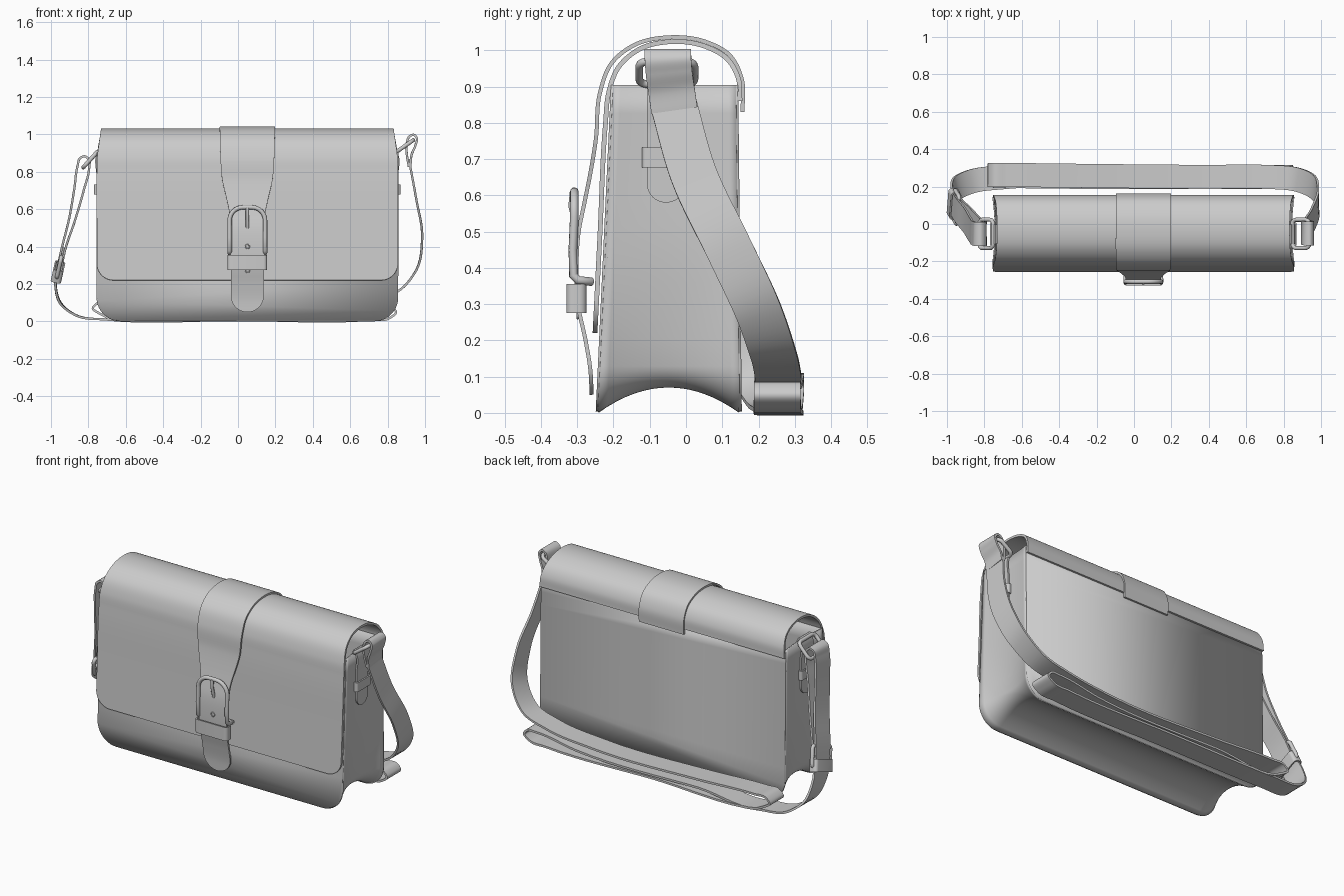
import bpy, bmesh, math
from mathutils import Vector as V

if "Cube" in bpy.data.objects:
    bpy.data.objects.remove(bpy.data.objects["Cube"])

CX, HW, ZT = 0.05, 0.803, 0.90      # bag centre, half width, gusset height
X, Y, Z = V((1, 0, 0)), V((0, 1, 0)), V((0, 0, 1))


def mesh_obj(name, verts, faces, solid=0):
    me = bpy.data.meshes.new(name)
    me.from_pydata([tuple(v) for v in verts], [], faces)
    bm = bmesh.new()
    bm.from_mesh(me)
    bmesh.ops.recalc_face_normals(bm, faces=bm.faces)
    bm.to_mesh(me)
    bm.free()
    ob = bpy.data.objects.new(name, me)
    bpy.context.collection.objects.link(ob)
    if solid:
        m = ob.modifiers.new("thickness", 'SOLIDIFY')
        m.thickness, m.offset = solid, 0
    return ob


def spline(pts, n=8):
    """Chord-weighted Hermite curve through points of any dimension."""
    P = [V(p) for p in pts]
    h = [max((b - a).length, 1e-6) for a, b in zip(P, P[1:])]
    s = [(b - a) / d for a, b, d in zip(P, P[1:], h)]
    m = [s[0]] + [(s[i - 1] * h[i] + s[i] * h[i - 1]) / (h[i] + h[i - 1])
                  for i in range(1, len(s))] + [s[-1]]
    out = []
    for i, d in enumerate(h):
        last = i == len(h) - 1
        k = 20 if last else n
        for j in range(k + last):
            t = math.sin(j / k * math.pi / 2) if last else j / k
            out.append(P[i] * (2*t**3 - 3*t*t + 1) + m[i] * d * (t**3 - 2*t*t + t)
                       + P[i + 1] * (3*t*t - 2*t**3) + m[i + 1] * d * (t**3 - t*t))
    return out


def ribbon(name, pts, axis=Y, thick=0.012, tip=0, closed=False, smooth=True):
    """Flat strap along points (x, y, z, width); tip rounds the end corners."""
    S = spline(pts) if smooth else [V(p) for p in pts]
    C = [p.xyz for p in S]
    n = len(C)
    dist = [0.0] * n
    for i in range(n - 2, -1, -1):
        dist[i] = dist[i + 1] + (C[i + 1] - C[i]).length
    verts, faces = [], []
    for i in range(n):
        a, b = (C[i - 1], C[(i + 1) % n]) if closed else (C[max(i - 1, 0)], C[min(i + 1, n - 1)])
        t = (b - a).normalized()
        w = (axis - t * axis.dot(t)).normalized()
        nor = t.cross(w) * thick / 2
        half = S[i][3] / 2
        if tip and dist[i] < tip:
            half -= tip - math.sqrt(max(tip**2 - (tip - dist[i])**2, 0))
        w *= max(half, 0.004)
        verts += [C[i] - w - nor, C[i] + w - nor, C[i] + w + nor, C[i] - w + nor]
    for i in range(n if closed else n - 1):
        a, b = 4 * i, 4 * ((i + 1) % n)
        faces += [(a + k, a + (k + 1) % 4, b + (k + 1) % 4, b + k) for k in range(4)]
    if not closed:
        faces += [(3, 2, 1, 0), tuple(range(4 * n - 4, 4 * n))]
    return mesh_obj(name, verts, faces)


def rloop(c, u, v, hu, hv, r, n=6):
    """Rounded rectangle of points in the plane u, v."""
    c, out = V(c), []
    for k, (a, b) in enumerate(((1, 1), (-1, 1), (-1, -1), (1, -1))):
        for j in range(n + 1):
            an = (k + j / n) * math.pi / 2
            out.append(c + u * (a * (hu - r) + r * math.cos(an)) + v * (b * (hv - r) + r * math.sin(an)))
    return out


def tube(name, pts, r, cyclic=True):
    cu = bpy.data.curves.new(name, 'CURVE')
    cu.dimensions, cu.bevel_depth, cu.bevel_resolution, cu.use_fill_caps = '3D', r, 3, True
    sp = cu.splines.new('POLY')
    sp.points.add(len(pts) - 1)
    for p, q in zip(sp.points, pts):
        p.co = (*q, 1)
    sp.use_cyclic_u = cyclic
    ob = bpy.data.objects.new(name, cu)
    bpy.context.collection.objects.link(ob)


def keeper(name, c, hu, hv, r, width, u=X, v=Y, axis=Z):
    ribbon(name, [(*p, width) for p in rloop(c, u, v, hu, hv, r)], axis, 0.008, closed=True, smooth=False)


# U-shaped outline shared by the panels and the gusset
def front_y(z): return -0.243 + 0.042 * z / 0.9
def back_y(z): return 0.148 - 0.01 * z / 0.9


R = 0.125
half = [(HW, ZT - (ZT - R) * i / 10) for i in range(10)]
half += [(HW - R + R * math.cos(a), R - R * math.sin(a)) for a in [i / 10 * math.pi / 2 for i in range(11)]]
outline = half + [(-x, z) for x, z in reversed(half)]

for name, fy in (("front_panel", front_y), ("back_panel", back_y)):
    mesh_obj(name, [(CX + x, fy(z), z + 0.004) for x, z in outline], [tuple(range(len(outline)))], 0.012)

# gusset: sides and bottom, hollowed inwards towards the base
verts, faces, K = [], [], 16
for i, (x, z) in enumerate(outline):
    a, b = outline[max(i - 1, 0)], outline[min(i + 1, len(outline) - 1)]
    t = V((b[0] - a[0], b[1] - a[1])).normalized()
    sag = 0.012 + 0.058 * max(0, 1 - z / 0.5) ** 1.5
    for k in range(K + 1):
        s = 2 * k / K - 1
        d = sag * (1 - s * s)
        y = front_y(z) + (back_y(z) - front_y(z)) * k / K
        verts.append((CX + x + t.y * d, y, z - t.x * d + 0.004))
for i in range(len(outline) - 1):
    for k in range(K):
        a = i * (K + 1) + k
        faces.append((a, a + 1, a + K + 2, a + K + 1))
mesh_obj("gusset", verts, faces, 0.008)

# flap over the top
flap = [(0.149, 0.86, 1.61), (0.145, 0.92, 1.60), (0.115, 0.975, 1.58), (0.05, 1.012, 1.568),
        (-0.04, 1.024, 1.565), (-0.125, 1.005, 1.57), (-0.185, 0.955, 1.585), (-0.214, 0.88, 1.605),
        (-0.222, 0.80, 1.61), (-0.237, 0.50, 1.61), (-0.251, 0.22, 1.61)]
ribbon("flap", [(CX, *p) for p in flap], X, 0.013, tip=0.09)

# central closing strap, narrowing to a rounded tongue
tongue = [(0.156, 0.83, .295), (0.154, 0.92, .295), (0.122, 0.985, .295), (0.053, 1.024, .295),
          (-0.045, 1.036, .295), (-0.14, 1.016, .295), (-0.205, 0.965, .292), (-0.238, 0.88, .288),
          (-0.248, 0.76, .27), (-0.264, 0.66, .225), (-0.28, 0.58, .193), (-0.296, 0.5, .188),
          (-0.302, 0.4, .185), (-0.298, 0.3, .178), (-0.277, 0.2, .175), (-0.264, 0.12, .175), (-0.26, 0.05, .175)]
ribbon("closing_strap", [(CX, *p) for p in tongue], X, 0.011, tip=0.087)

# front buckle: arched frame, base bar, pin, keeper and eyelets
arch = [(0.095, -0.262, 0.362), (0.095, -0.298, 0.366), (0.095, -0.311, 0.38), (0.095, -0.312, 0.45)]
arch += [(0.025 + 0.07 * math.cos(a), -0.308, 0.54 + 0.07 * math.sin(a)) for a in [i / 8 * math.pi / 2 for i in range(9)]]
tube("front_buckle", [(CX + x, y, z) for x, y, z in arch] + [(CX - x, y, z) for x, y, z in reversed(arch)], 0.012)
tube("buckle_pin", [(CX, -0.312, 0.61), (CX, -0.316, 0.57), (CX, -0.298, 0.5)], 0.009, False)
keeper("front_keeper", (CX, -0.302, 0.315), 0.102, 0.024, 0.015, 0.08)
for z, y in ((0.4, -0.308), (0.272, -0.299)):
    tube("eyelet", rloop((CX, y, z), X, Z, 0.011, 0.011, 0.011), 0.003)

# side tabs, tab keepers and strap rings
for s, side, ang, mid in ((1, "right", 35, (0.892, 0.938)), (-1, "left", -48, (-0.79, 0.865))):
    tab = [(0.775, 0.84), (0.778, 0.89), (0.79, 0.915), (0.803, 0.89), (0.802, 0.78), (0.802, 0.58)]
    ribbon(side + "_tab", [(CX + s * x, -0.055, z, 0.105) for x, z in tab], Y, 0.01, tip=0.052)
    keeper(side + "_tab_keeper", (CX + s * 0.803, -0.055, 0.705), 0.012, 0.062, 0.008, 0.055)
    u = V((s * math.cos(math.radians(ang)), 0, math.sin(math.radians(ang))))
    tube(side + "_ring", rloop((mid[0], -0.053, mid[1]), u, Y, 0.055, 0.076, 0.025), 0.011)

# strap loop around the right ring
W = 0.128
loop = [(0.912, -0.032, 0.835), (0.903, -0.04, 0.89), (0.902, -0.047, 0.95), (0.918, -0.05, 0.99),
        (0.94, -0.05, 0.998), (0.956, -0.05, 0.98), (0.948, -0.047, 0.94), (0.928, -0.04, 0.89), (0.922, -0.032, 0.835)]
ribbon("right_strap_loop", [(*p, W) for p in loop])

# shoulder strap: down the right side, folded twice on the ground, up to the left slider
path = [(0.917, -0.034, 0.85), (0.952, 0.02, 0.66), (0.984, 0.12, 0.45), (0.955, 0.20, 0.28), (0.86, 0.24, 0.165),
        (0.7, 0.252, 0.115), (0.4, 0.252, 0.08), (-0.3, 0.258, 0.085), (-0.68, 0.262, 0.1), (-0.75, 0.262, 0.098),
        (-0.776, 0.262, 0.07), (-0.74, 0.26, 0.042), (-0.3, 0.252, 0.033), (0.5, 0.252, 0.04), (0.77, 0.252, 0.078),
        (0.825, 0.252, 0.075), (0.845, 0.252, 0.05), (0.81, 0.252, 0.018), (0.7, 0.252, 0.008), (0, 0.25, 0.008),
        (-0.7, 0.25, 0.01), (-0.86, 0.23, 0.03), (-0.95, 0.19, 0.1), (-0.975, 0.14, 0.2), (-0.955, 0.09, 0.31)]
ribbon("shoulder_strap", [(*p, W) for p in path])

# doubled strap between the left ring and the slider
path = [(-0.968, 0.105, 0.27), (-0.945, 0.07, 0.38), (-0.905, 0.02, 0.54), (-0.875, -0.03, 0.71), (-0.858, -0.05, 0.83),
        (-0.845, -0.053, 0.872), (-0.82, -0.053, 0.883), (-0.797, -0.053, 0.865), (-0.796, -0.05, 0.82),
        (-0.825, -0.03, 0.70), (-0.875, 0.02, 0.53), (-0.925, 0.07, 0.38), (-0.945, 0.1, 0.28)]
ribbon("left_strap_loop", [(*p, W) for p in path])

# slider buckle on the left strap
t = V((0.045, -0.075, 0.2)).normalized()
w = (Y - t * t.y).normalized()
c = V((-0.952, 0.09, 0.31))
tube("slider_frame", rloop(c, t, w, 0.058, 0.08, 0.02), 0.011)
tube("slider_bar", [c - w * 0.08, c + w * 0.08], 0.009, False)
keeper("slider_keeper", c - t * 0.05, 0.024, 0.074, 0.014, 0.07, t.cross(w), w, t)

for ob in bpy.context.scene.objects:
    ob.select_set(ob.type == 'MESH')
    if ob.type == 'MESH':
        bpy.context.view_layer.objects.active = ob
bpy.ops.object.shade_smooth_by_angle(angle=math.radians(35))
